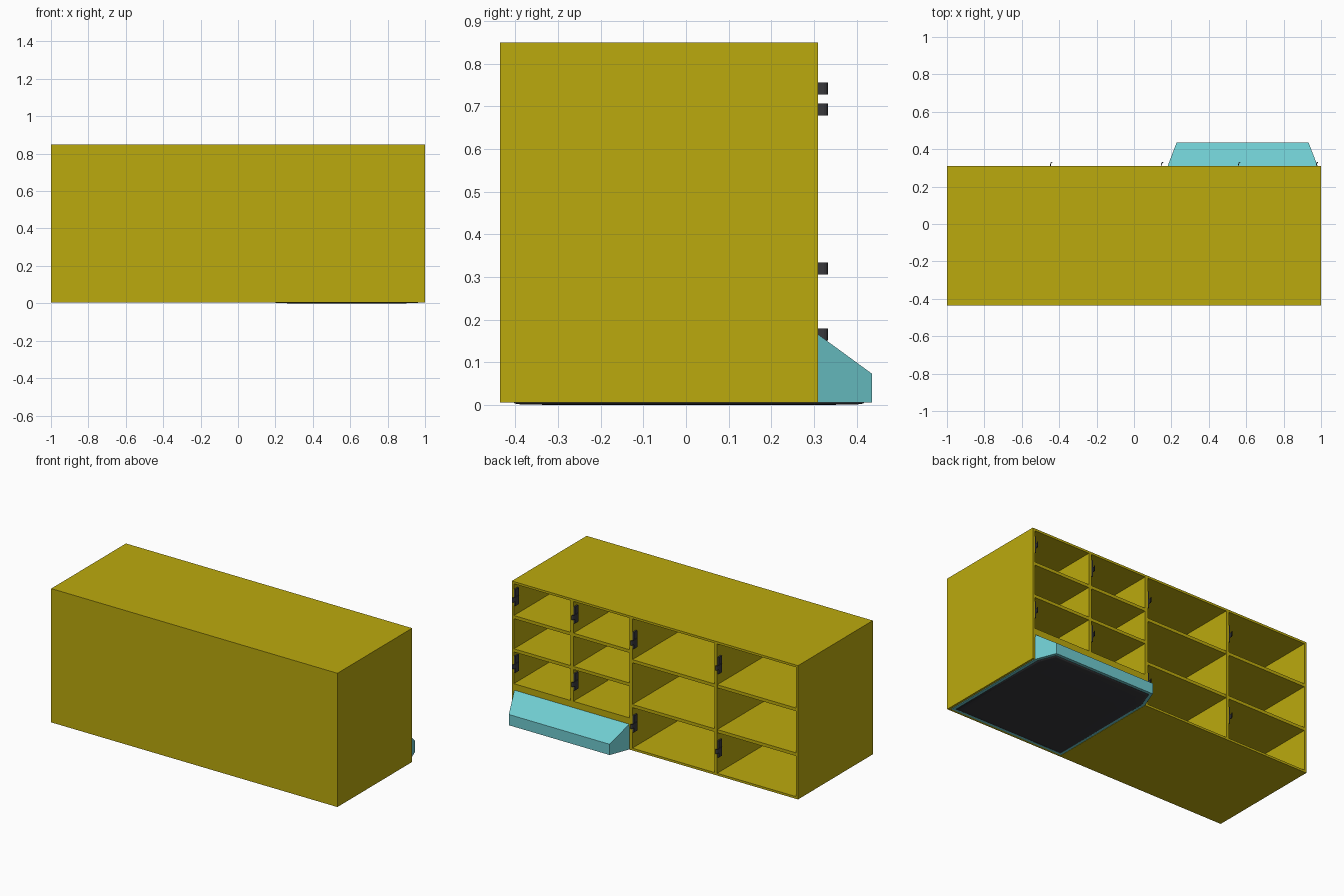
import bpy, bmesh
from mathutils import Vector

if "Cube" in bpy.data.objects:
    bpy.data.objects.remove(bpy.data.objects["Cube"])


def material(name, rgb):
    m = bpy.data.materials.new(name)
    m.diffuse_color = (*rgb, 1)
    m.use_nodes = True
    m.node_tree.nodes["Principled BSDF"].inputs["Base Color"].default_value = m.diffuse_color
    return m


YELLOW = material("yellow_panel", (0.50, 0.40, 0.004))
CYAN = material("cyan_hood", (0.16, 0.60, 0.63))
DARK = material("dark_metal", (0.04, 0.04, 0.045))


def finish(bm, name, mat):
    bmesh.ops.recalc_face_normals(bm, faces=bm.faces)
    me = bpy.data.meshes.new(name)
    bm.to_mesh(me)
    bm.free()
    me.materials.append(mat)
    ob = bpy.data.objects.new(name, me)
    bpy.context.collection.objects.link(ob)
    return ob


def add_box(bm, x0, x1, y0, y1, z0, z1):
    verts = bmesh.ops.create_cube(bm, size=1)["verts"]
    for v in verts:
        v.co = Vector((x1 if v.co.x > 0 else x0,
                       y1 if v.co.y > 0 else y0,
                       z1 if v.co.z > 0 else z0))


def box(name, mat, *size):
    bm = bmesh.new()
    add_box(bm, *size)
    return finish(bm, name, mat)


def loft(bm, rings):
    """Closed solid through rings of equal point count."""
    loops = [[bm.verts.new(p) for p in r] for r in rings]
    n = len(loops[0])
    for a, b in zip(loops, loops[1:]):
        for i in range(n):
            j = (i + 1) % n
            bm.faces.new((a[i], a[j], b[j], b[i]))
    bm.faces.new(loops[0][::-1])
    bm.faces.new(loops[-1])


F, B = -0.436, 0.31          # front and open back of the cabinet
Z0, Z1 = 0.005, 0.85
T = 0.014                    # outer panel thickness
D = 0.01                     # half thickness of inner panels
MID, LEFT, RIGHT = 0.168, -0.425, 0.58
BAY = 0.205                  # top of the bay above the cyan unit

# Outer cabinet panels
box("top_panel", YELLOW, -1, 1, F, B, Z1 - T, Z1)
box("front_panel", YELLOW, -1 + T, 1 - T, F, F + T, Z0, Z1 - T)
box("left_side", YELLOW, -1, -1 + T, F, B, Z0, Z1 - T)
box("right_side", YELLOW, 1 - T, 1, F, B, Z0, Z1 - T)
box("bottom_panel", YELLOW, -1 + T, MID, F + T, B, Z0, Z0 + T)

# Upright dividers
box("middle_divider", YELLOW, MID - D, MID + D, F + T, B, Z0, Z1 - T)
box("left_divider", YELLOW, LEFT - D, LEFT + D, F + T, B, Z0 + T, Z1 - T)
box("right_divider", YELLOW, RIGHT - D, RIGHT + D, F + T, B, BAY, Z1 - T)

# Shelves on both sides of the middle divider
for i, z in enumerate((0.285, 0.568)):
    box(f"left_shelf_{i}", YELLOW, -1 + T, MID - D, F + T, B - 0.001, z - D, z + D)
for i, z in enumerate((BAY - D, 0.415, 0.625)):
    box(f"right_shelf_{i}", YELLOW, MID + D, 1 - T, F + T, B - 0.001, z - D, z + D)
box("bay_back_panel", YELLOW, MID + D, 1 - T, B - T, B, 0.15, BAY)

# Cyan unit: body inside the cabinet and a sloped hood at the back
HX0, HX1, HY = 0.18, 0.982, 0.436
box("hood_body", CYAN, HX0, HX1, F + T, B, Z0, 0.165)
bm = bmesh.new()
loft(bm, [
    [(HX0, B, Z0), (HX1, B, Z0), (HX1, B, 0.165), (HX0, B, 0.165)],
    [(0.228, HY, Z0), (0.933, HY, Z0), (0.933, HY, 0.073), (0.228, HY, 0.073)],
])
finish(bm, "rear_hood", CYAN)


# Soft dark pad underneath
def outline(d, z):
    return [(HX0 + d, F + T + d, z), (HX1 - d, F + T + d, z), (HX1 - d, B - d * 0.2, z),
            (0.933 - d * 0.7, HY - d, z), (0.228 + d * 0.7, HY - d, z), (HX0 + d, B - d * 0.2, z)]


bm = bmesh.new()
loft(bm, [outline(0.018, 0.007), outline(0.020, 0.003), outline(0.035, 0.001), outline(0.10, 0)])
pad = finish(bm, "bottom_pad", DARK)
for p in pad.data.polygons:
    p.use_smooth = True


# Latches: a plate on the upright and a hooked tongue
def latch(name, x, z):
    bm = bmesh.new()
    add_box(bm, x - 0.010, x, B - 0.035, B - 0.002, z - 0.045, z + 0.06)
    hook = [(-0.010, -0.03), (-0.010, 0.008), (-0.006, 0.018), (0.001, 0.023),
            (0.003, 0.020), (-0.003, 0.014), (-0.006, 0.006), (-0.006, -0.03)]
    loft(bm, [[(x + a - 0.004, B + b, z + s) for a, b in hook] for s in (-0.014, 0.014)])
    finish(bm, name, DARK)


groups = {"left": ((LEFT - D, MID - D), (0.692, 0.165)),
          "right": ((RIGHT - D, 1 - T), (0.742, 0.32))}
for side, (xs, zs) in groups.items():
    for i, x in enumerate(xs):
        for j, z in enumerate(zs):
            latch(f"{side}_latch_{i}_{j}", x, z)
